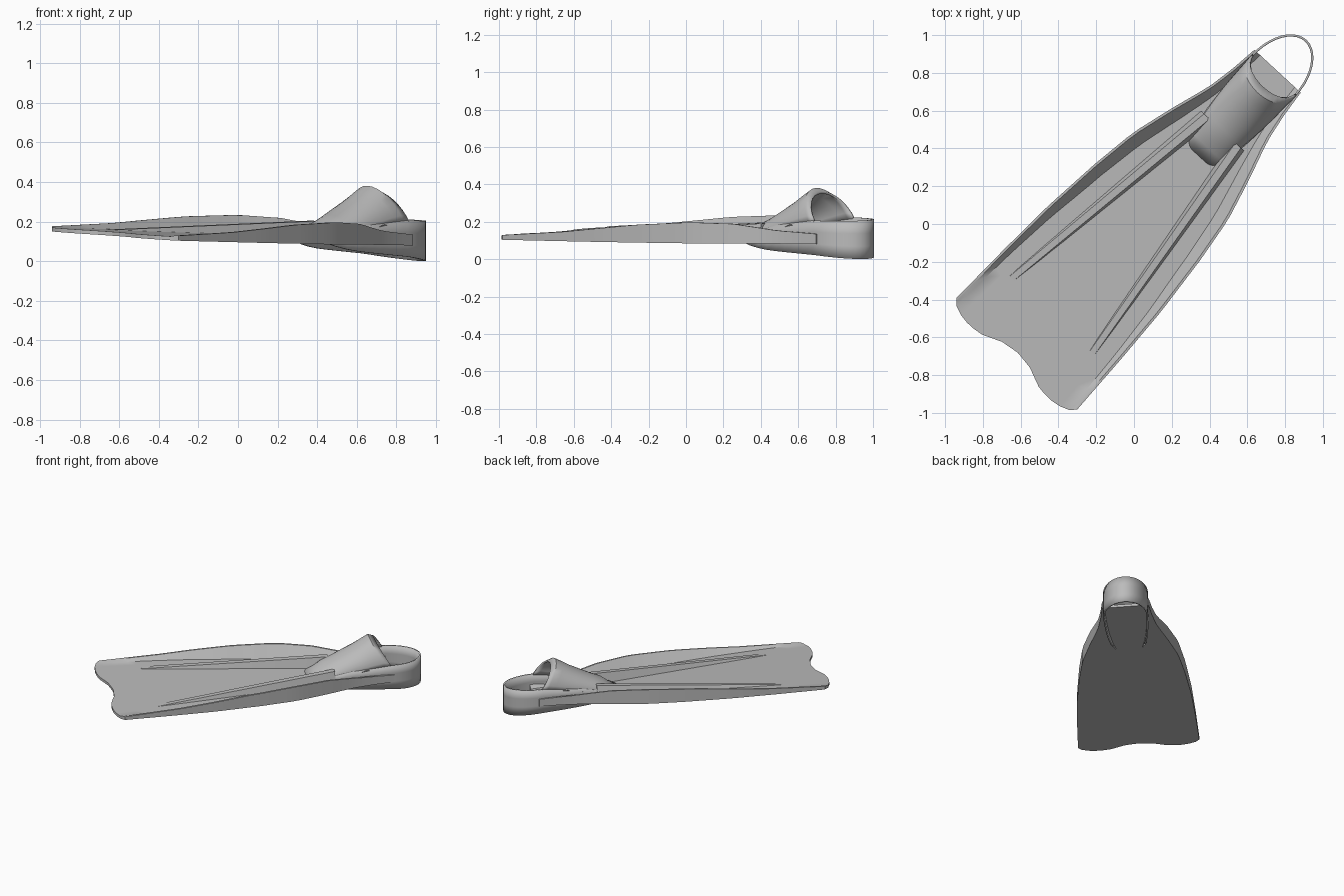
import bpy, bmesh, math
from mathutils import Vector

cube = bpy.data.objects.get("Cube")
if cube:
    bpy.data.objects.remove(cube, do_unlink=True)

rubber = bpy.data.materials.new("grey rubber")
rubber.use_nodes = True
GREY = (0.5, 0.5, 0.5, 1)
rubber.diffuse_color = GREY
rubber.node_tree.nodes["Principled BSDF"].inputs["Base Color"].default_value = GREY

ANGLE = math.radians(47.3)   # heading of the fin, tip to heel
ROLL = -0.055                # slight sideways lean


def place(u, v, z):
    """u runs from tip to heel, v across the fin, z is height."""
    c, s = math.cos(ANGLE), math.sin(ANGLE)
    side = v + 0.01
    return Vector((c * u + s * side, s * u - c * side, z + ROLL * v))


def curve(points, x):
    """Piecewise interpolation with clamped ends."""
    if x <= points[0][0]:
        return points[0][1]
    for (x0, y0), (x1, y1) in zip(points, points[1:]):
        if x <= x1:
            return y0 + (y1 - y0) * (x - x0) / (x1 - x0)
    return points[-1][1]


def loft(name, rings, solid=True, thickness=0.0):
    bm = bmesh.new()
    rows = [[bm.verts.new(place(*p)) for p in ring] for ring in rings]
    n = len(rows[0])
    for a, b in zip(rows, rows[1:]):
        for i in range(n if solid else n - 1):
            j = (i + 1) % n
            bm.faces.new((a[i], a[j], b[j], b[i]))
    if solid:
        for row in (rows[0], rows[-1]):
            for i in range(n // 2 - 1):
                bm.faces.new((row[i], row[i + 1], row[n - 2 - i], row[n - 1 - i]))
    bmesh.ops.recalc_face_normals(bm, faces=bm.faces)
    mesh = bpy.data.meshes.new(name)
    bm.to_mesh(mesh)
    bm.free()
    mesh.materials.append(rubber)
    obj = bpy.data.objects.new(name, mesh)
    bpy.context.collection.objects.link(obj)
    if thickness:
        mod = obj.modifiers.new("thickness", 'SOLIDIFY')
        mod.thickness = thickness
        mod.offset = 0
    bpy.ops.object.select_all(action='DESELECT')
    obj.select_set(True)
    bpy.context.view_layer.objects.active = obj
    bpy.ops.object.shade_smooth_by_angle(angle=math.radians(35))
    return obj


WIDTH = [(-.93, .435), (-.58, .425), (-.25, .41), (.09, .378), (.35, .342),
         (.58, .28), (.8, .212), (.95, .185), (1.11, .167)]
RAIL = [(-.93, .025), (-.5, .05), (0, .095), (.35, .112), (.6, .105),
        (.85, .07), (1.11, .055)]
TIP = [(0, -.918), (.23, -.932), (.46, -.975), (.62, -.985), (.78, -.982),
       (.94, -.955), (1, -.925)]
PLATE = 0.02
REAR = 1.11


def base(u):
    return 0.11 - 0.019 * u


# Blade with raised side rails and a scalloped tip
rings = []
STEPS = 28
for k in range(STEPS + 1):
    t = k / STEPS
    nominal = REAR + (-.93 - REAR) * t
    w, h = curve(WIDTH, nominal), curve(RAIL, nominal)
    inner = w - 0.015 - 0.5 * h
    half = [(w, h), (w - .012, h)] + [(inner * i / 8, PLATE) for i in range(8, 0, -1)]
    section = half + [(0, PLATE)] + [(-v, z) for v, z in reversed(half)]
    top, bottom = [], []
    for v, z in section:
        u = REAR + (curve(TIP, abs(v) / w) - REAR) * t
        top.append((u, v, base(u) + z))
        bottom.append((u, v, base(u)))
    rings.append(top + bottom[::-1])
loft("blade", rings)

# Two tapering ribs running out from the foot pocket
for side, label in ((1, "left"), (-1, "right")):
    rings = []
    for k in range(9):
        t = k / 8
        u = -.65 + 1.33 * t
        v = side * (.29 - .177 * t)
        foot, crest = .024 + .02 * t, .016 + .004 * t
        low, high = base(u) + .01, base(u) + .021 + .08 * t
        rings.append([(u, v - foot, low), (u, v - crest, high),
                      (u, v + crest, high), (u, v + foot, low)])
    loft(label + "_rib", rings)

# Side walls of the foot pocket, joined by the heel strap
POCKET = [(.5, .1), (.6, .122), (.75, .14), (.9, .15), (1.08, .155)]
WALL_LOW = [(.52, .1), (.62, .072), (.75, .055), (.9, .044), (1.1, .03), (1.33, .002)]
WALL_HIGH = [(.52, .11), (.63, .15), (.8, .19), (1.08, .215), (1.33, .208)]
path = [(.52 + .56 * i / 8, curve(POCKET, .52 + .56 * i / 8)) for i in range(8)]
heel = [(1.08 + .25 * math.sin(a), .155 * math.cos(a))
        for a in (math.pi * i / 20 for i in range(21))]
path = path + heel + [(u, -v) for u, v in reversed(path)]
rings = []
for u, v in path:
    low, high = curve(WALL_LOW, u), curve(WALL_HIGH, u)
    rings.append([(u, v, low + (high - low) * i / 3) for i in range(4)])
loft("pocket_walls_and_heel_strap", rings, solid=False, thickness=0.012)

# Arched upper: foot position, crown position, foot height, crown height
ARCHES = [(.5, .5, .1, .118), (.57, .565, .105, .155), (.63, .62, .115, .2),
          (.7, .69, .14, .228), (.79, .77, .165, .268), (.9, .85, .185, .31),
          (1.0, .91, .2, .348), (1.05, .955, .205, .375), (1.09, .995, .208, .355)]
rings = []
for foot_u, crown_u, foot_z, crown_z in ARCHES:
    ring = []
    for i in range(17):
        a = math.pi * i / 16
        rise = math.sin(a)
        ring.append((foot_u + (crown_u - foot_u) * rise,
                     curve(POCKET, foot_u) * math.cos(a),
                     foot_z + (crown_z - foot_z) * rise))
    rings.append(ring)
loft("pocket_upper", rings, solid=False, thickness=0.012)
